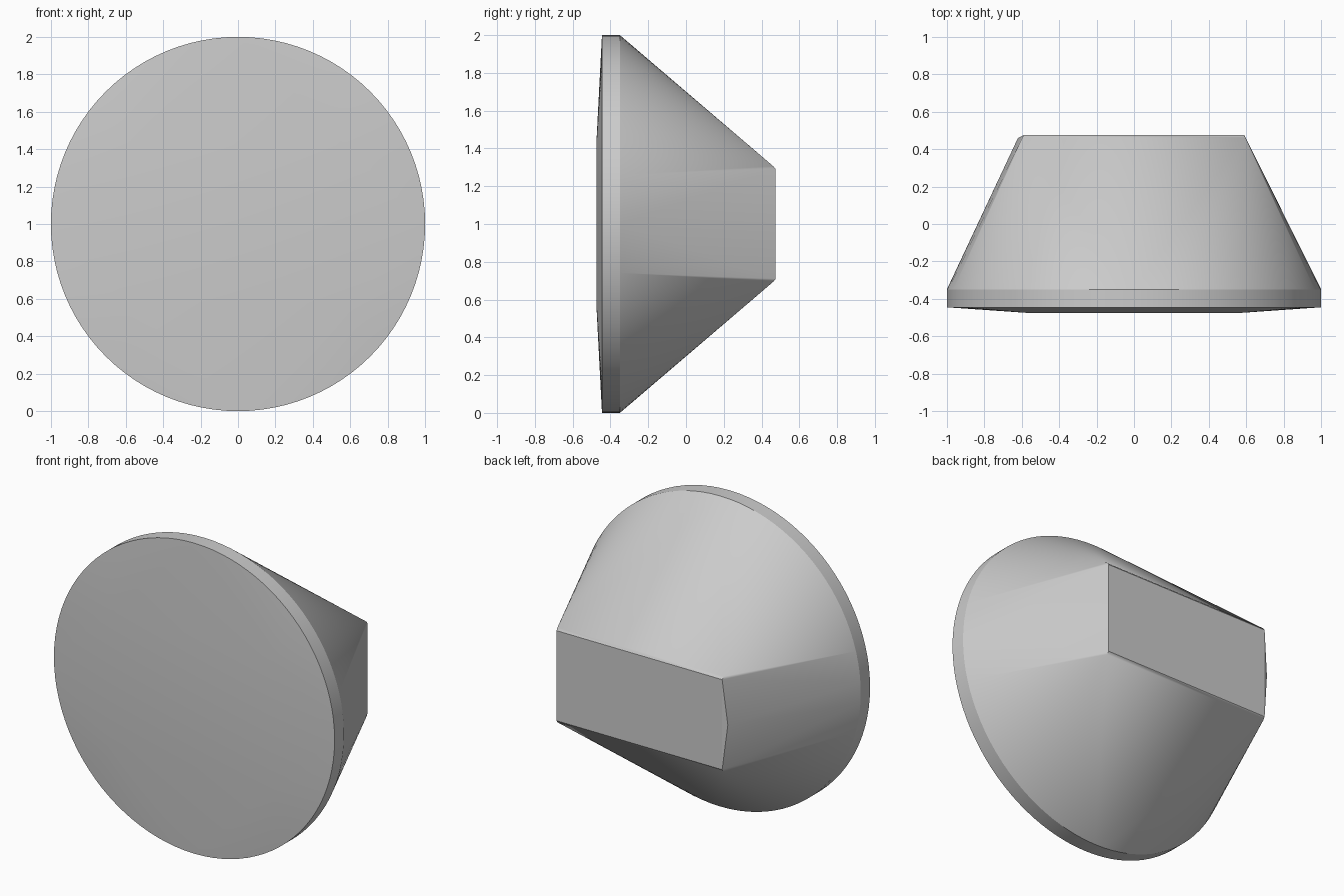
import bpy, bmesh, math

cube = bpy.data.objects.get("Cube")
if cube:
    bpy.data.objects.remove(cube, do_unlink=True)

grey = bpy.data.materials.new("light grey")
grey.use_nodes = True
colour = (0.6, 0.6, 0.6, 1)
grey.diffuse_color = colour
grey.node_tree.nodes["Principled BSDF"].inputs["Base Color"].default_value = colour


def ring(bm, y, radius=1.0, count=96):
    for i in range(count):
        a = math.tau * i / count
        bm.verts.new((radius * math.cos(a), y, 1 + radius * math.sin(a)))


def rectangle(bm, y, half_x, half_z):
    for sx in (-1, 1):
        for sz in (-1, 1):
            bm.verts.new((sx * half_x, y, 1 + sz * half_z))


# Convex body: round rim, shallow front pad and tapered rectangular back
bm = bmesh.new()
ring(bm, -0.445)
ring(bm, -0.35)
rectangle(bm, -0.475, 0.57, 0.42)
rectangle(bm, 0.475, 0.59, 0.29)
rectangle(bm, 0.462, 0.592, 0.306)
# Slight bulge in the middle of the right back edge
bm.verts.new((-0.62, 0.46, 1))

hull = bmesh.ops.convex_hull(bm, input=bm.verts)
loose = {v for v in hull["geom_interior"] + hull["geom_unused"]
         if isinstance(v, bmesh.types.BMVert)}
bmesh.ops.delete(bm, geom=list(loose), context="VERTS")
bmesh.ops.recalc_face_normals(bm, faces=bm.faces)

mesh = bpy.data.meshes.new("tapered_body")
bm.to_mesh(mesh)
bm.free()
mesh.materials.append(grey)
body = bpy.data.objects.new("tapered_body", mesh)
bpy.context.collection.objects.link(body)
bpy.context.view_layer.objects.active = body
body.select_set(True)
bpy.ops.object.shade_smooth_by_angle(angle=math.radians(20))
